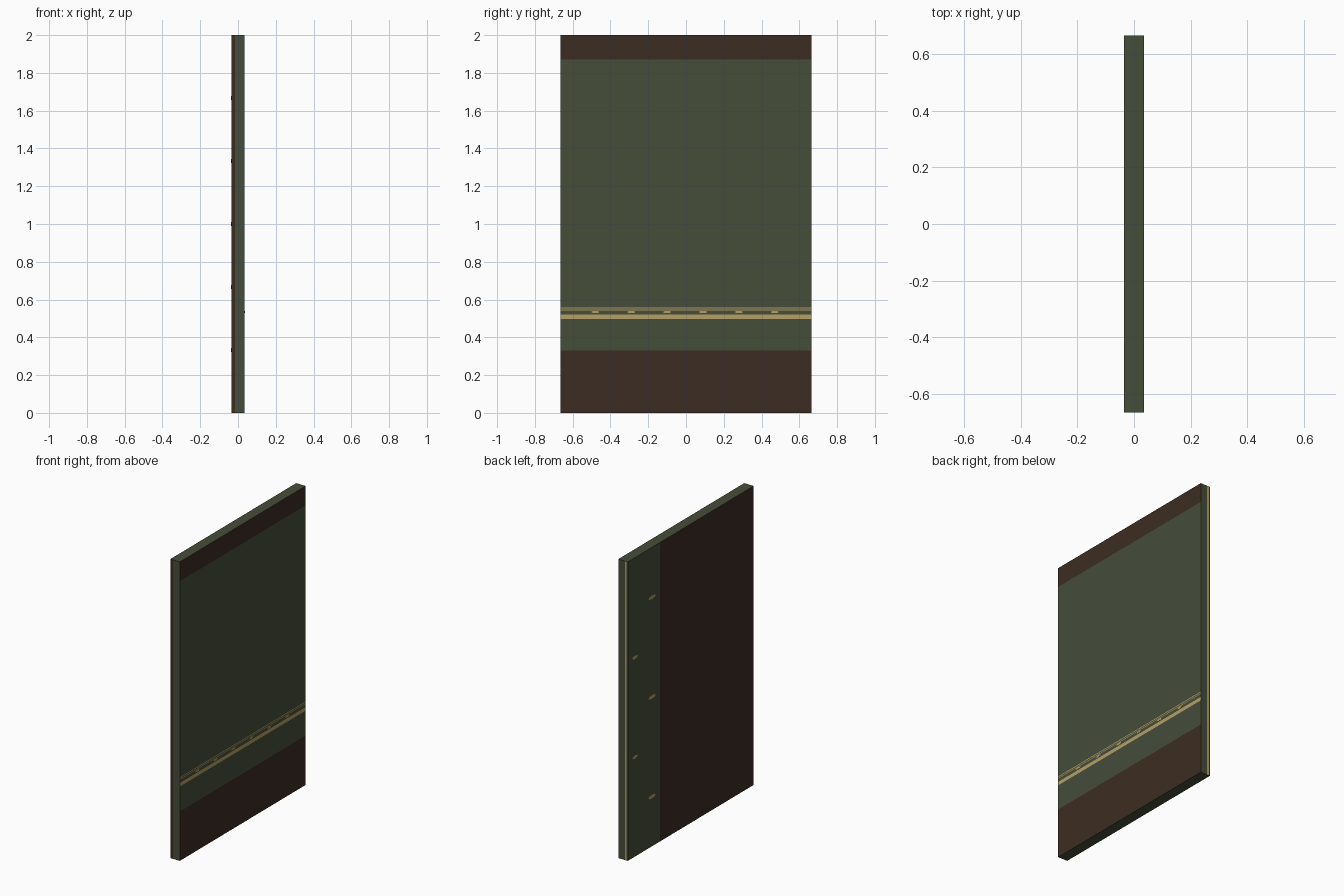
import bpy, bmesh, math
from mathutils import Vector

if "Cube" in bpy.data.objects:
    bpy.data.objects.remove(bpy.data.objects["Cube"])

HX, HY, H = 0.035, 0.665, 2.0


def material(name, rgb):
    m = bpy.data.materials.new(name)
    m.diffuse_color = (*rgb, 1)
    m.use_nodes = True
    m.node_tree.nodes["Principled BSDF"].inputs["Base Color"].default_value = m.diffuse_color
    return m


green = material("dark green", (0.0612, 0.0742, 0.0423))
brown = material("dark brown", (0.0452, 0.0252, 0.0160))
gold = material("pale gold", (0.46, 0.35, 0.135))


def finish(name, bm, mats):
    me = bpy.data.meshes.new(name)
    bm.to_mesh(me)
    bm.free()
    for m in mats:
        me.materials.append(m)
    ob = bpy.data.objects.new(name, me)
    bpy.context.collection.objects.link(ob)
    return ob


# Panel: one slab, cut along the colour borders
LINES = [(0.497, 0.521), (0.5425, 0.5465), (0.5535, 0.5585)]   # gold bands on the right face
LOW, TOP = 0.33, 1.87                                        # brown bands on the right face
SIDE_Y, FRONT_X, TRIM = 0.325, -0.017, (-0.027, -0.013)

bm = bmesh.new()
bmesh.ops.create_cube(bm, size=1)
for v in bm.verts:
    v.co = Vector((v.co.x * 2 * HX, v.co.y * 2 * HY, (v.co.z + 0.5) * H))


def cut(axis, pos, normal):
    """Split only the faces that point along the given direction."""
    faces = [f for f in bm.faces if f.normal.dot(Vector(normal)) > 0.9]
    geom = faces + list({e for f in faces for e in f.edges}) + list({v for f in faces for v in f.verts})
    co, no = Vector((0, 0, 0)), Vector((0, 0, 0))
    co[axis], no[axis] = pos, 1
    bmesh.ops.bisect_plane(bm, geom=geom, plane_co=co, plane_no=no)


for z in [LOW, TOP] + [z for pair in LINES for z in pair]:
    cut(2, z, (1, 0, 0))
cut(1, SIDE_Y, (-1, 0, 0))
cut(0, FRONT_X, (0, -1, 0))
for x in TRIM:
    cut(0, x, (0, 1, 0))

bm.normal_update()
for f in bm.faces:
    c, n = f.calc_center_bounds(), f.normal
    if n.x > 0.9:
        if c.z < LOW or c.z > TOP:
            f.material_index = 1
        elif any(a < c.z < b for a, b in LINES):
            f.material_index = 2
    elif n.x < -0.9 and c.y < SIDE_Y:
        f.material_index = 1
    elif n.y < -0.9 and c.x < FRONT_X:
        f.material_index = 1
    elif n.y > 0.9 and TRIM[0] < c.x < TRIM[1]:
        f.material_index = 2
finish("panel", bm, [green, brown, gold])


# Small gold ornaments: thin oval plates on the faces
def ovals(name, side, spots):
    bm = bmesh.new()
    for y, z, ry, rz in spots:
        ring = [bm.verts.new((side * (HX + 0.0008),
                              y + side * ry * math.cos(a), z + rz * math.sin(a)))
                for a in (i * math.tau / 10 for i in range(10))]
        face = bm.faces.new(ring)
        ext = bmesh.ops.extrude_face_region(bm, geom=[face], use_keep_orig=True)
        for v in ext["geom"]:
            if isinstance(v, bmesh.types.BMVert):
                v.co.x -= side * 0.0016
    bmesh.ops.recalc_face_normals(bm, faces=bm.faces)
    finish(name, bm, [gold])


ovals("band_ornaments", 1, [(-0.48 + 0.19 * i, 0.534, 0.022, 0.006) for i in range(6)])
ovals("side_ornaments", -1,
      [(0.41, 1 / 3 + i * 2 / 3, 0.038, 0.012) for i in range(3)]
      + [(0.59, 2 / 3 + i * 2 / 3, 0.03, 0.011) for i in range(2)])
